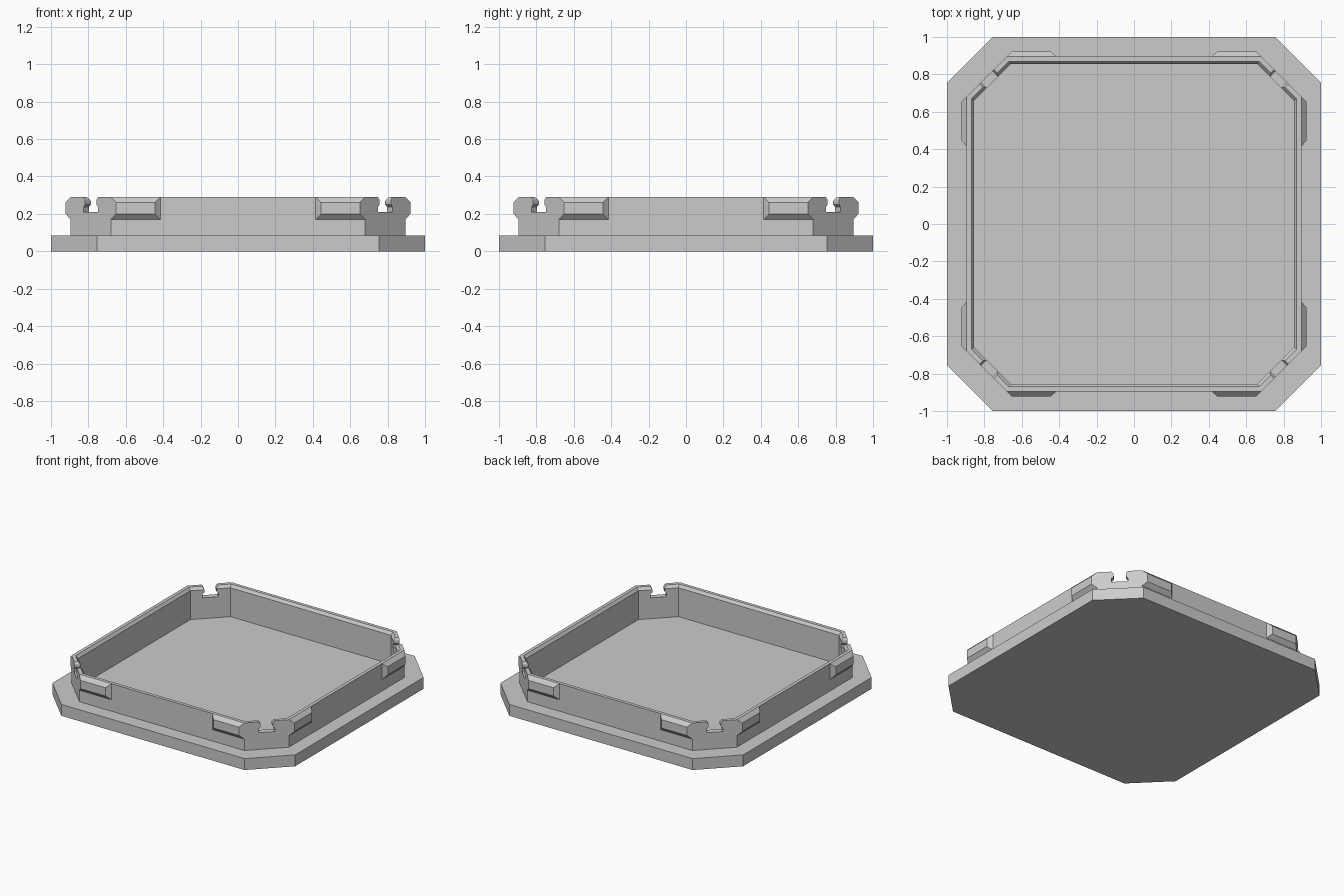
import bpy, bmesh
from math import pi
from mathutils import Matrix

cube = bpy.data.objects.get("Cube")
if cube:
    bpy.data.objects.remove(cube, do_unlink=True)

# Single grey plastic
grey = bpy.data.materials.new("plain_grey")
grey.use_nodes = True
GREY = (0.6, 0.6, 0.6, 1)
grey.diffuse_color = GREY
grey.node_tree.nodes["Principled BSDF"].inputs["Base Color"].default_value = GREY


def skin(name, loops, matrix=Matrix()):
    """Bridge successive loops of points and cap both ends."""
    bm = bmesh.new()
    rings = [[bm.verts.new(p) for p in loop] for loop in loops]
    n = len(rings[0])
    for a, b in zip(rings, rings[1:]):
        for i in range(n):
            j = (i + 1) % n
            bm.faces.new((a[i], a[j], b[j], b[i]))
    bm.faces.new(rings[0])
    bm.faces.new(rings[-1])
    bmesh.ops.transform(bm, matrix=matrix, verts=bm.verts)
    bmesh.ops.recalc_face_normals(bm, faces=bm.faces)
    mesh = bpy.data.meshes.new(name)
    bm.to_mesh(mesh)
    bm.free()
    mesh.materials.append(grey)
    obj = bpy.data.objects.new(name, mesh)
    bpy.context.collection.objects.link(obj)
    return obj


def octagon(half, corner, z):
    """Square outline with cut corners."""
    h, c = half, corner
    return [(h, -c, z), (h, c, z), (c, h, z), (-c, h, z),
            (-h, c, z), (-h, -c, z), (-c, -h, z), (c, -h, z)]


# Tray: wide base step, upright wall, bevelled inner lip and recessed floor
tray = skin("tray_body", [octagon(*s) for s in (
    (1, 0.755, 0), (1, 0.755, 0.085),
    (0.895, 0.68, 0.085), (0.895, 0.68, 0.29),
    (0.87, 0.668, 0.29), (0.855, 0.66, 0.27), (0.855, 0.66, 0.055))])

# Keyhole notch through each cut corner: wide foot, narrow neck, flared mouth
half_profile = [(0.056, 0.21), (0.056, 0.236), (0.042, 0.25),
                (0.042, 0.272), (0.054, 0.29), (0.054, 0.33)]
profile = half_profile + [(-y, z) for y, z in reversed(half_profile)]
for k in range(4):
    turn = Matrix.Rotation(pi / 4 + k * pi / 2, 4, "Z")
    cutter = skin("notch_cutter", [[(x, y, z) for y, z in profile]
                                   for x in (1.0, 1.25)], turn)
    cutter.hide_render = True
    mod = tray.modifiers.new("notch", "BOOLEAN")
    mod.operation = "DIFFERENCE"
    mod.solver = "EXACT"
    mod.object = cutter
    bpy.context.view_layer.objects.active = tray
    bpy.ops.object.modifier_apply(modifier=mod.name)
    bpy.data.objects.remove(cutter, do_unlink=True)


# Bevelled snap clips, two per side, flush with the cut corners
def clip_outline(y, x0, x1, z0, z1):
    return [(x0, y, z0), (x1, y, z0), (x1, y, z1), (x0, y, z1)]


for k, side in enumerate(("front", "left", "back", "right")):
    for label, sign in (("a", 1), ("b", -1)):
        m = Matrix.Rotation(k * pi / 2, 4, "Z") @ Matrix.Diagonal((sign, 1, 1, 1))
        skin(f"{side}_clip_{label}", [
            clip_outline(-0.895, 0.415, 0.68, 0.17, 0.29),
            clip_outline(-0.922, 0.445, 0.653, 0.2, 0.262)], m)
